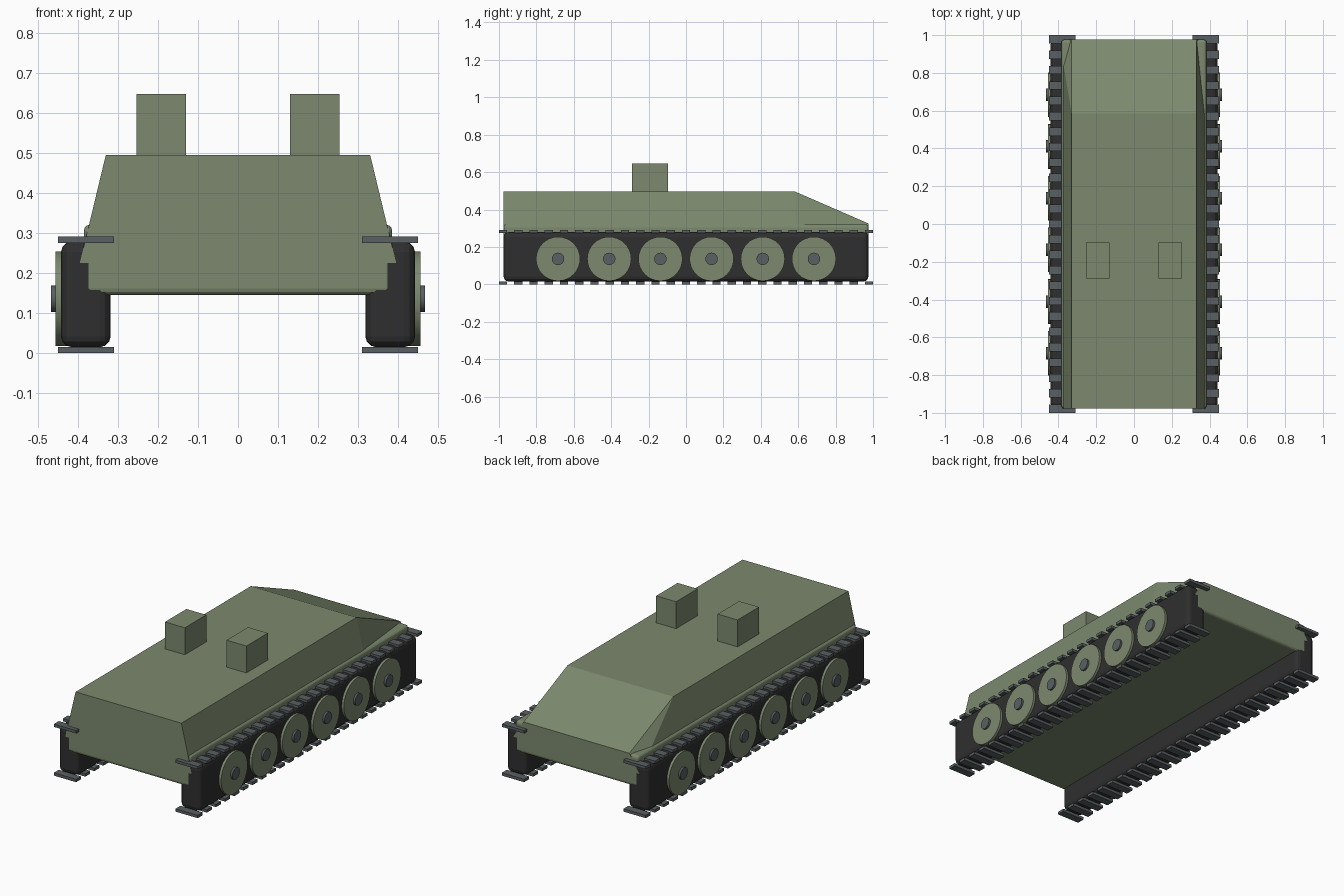
import bpy, bmesh, math
from mathutils import Matrix

if "Cube" in bpy.data.objects:
    bpy.data.objects.remove(bpy.data.objects["Cube"])


def material(name, rgb):
    m = bpy.data.materials.new(name)
    m.diffuse_color = (*rgb, 1)
    m.use_nodes = True
    m.node_tree.nodes["Principled BSDF"].inputs["Base Color"].default_value = m.diffuse_color
    return m


GREEN = material("olive green", (0.20, 0.25, 0.155))
BLACK = material("track black", (0.028, 0.028, 0.029))
STEEL = material("steel grey", (0.10, 0.115, 0.122))


def finish(bm, name, mat, bevel=0.0, smooth=False):
    bmesh.ops.recalc_face_normals(bm, faces=bm.faces)
    me = bpy.data.meshes.new(name)
    bm.to_mesh(me)
    bm.free()
    ob = bpy.data.objects.new(name, me)
    bpy.context.collection.objects.link(ob)
    me.materials.append(mat)
    if bevel:
        mod = ob.modifiers.new("bevel", "BEVEL")
        mod.width, mod.segments = bevel, 3
    if smooth:
        bpy.context.view_layer.objects.active = ob
        ob.select_set(True)
        bpy.ops.object.shade_smooth_by_angle(angle=math.radians(35))
        ob.select_set(False)
    return ob


def add_box(bm, lo, hi):
    c = [(a + b) / 2 for a, b in zip(lo, hi)]
    s = [b - a for a, b in zip(lo, hi)]
    bmesh.ops.create_cube(bm, size=1, matrix=Matrix.Translation(c) @ Matrix.Diagonal((*s, 1)))


def box(name, lo, hi, mat, bevel=0.0):
    bm = bmesh.new()
    add_box(bm, lo, hi)
    return finish(bm, name, mat, bevel)


def disc(name, x0, x1, y, z, r, mat):
    bm = bmesh.new()
    m = Matrix.Translation(((x0 + x1) / 2, y, z)) @ Matrix.Rotation(math.pi / 2, 4, 'Y')
    bmesh.ops.create_cone(bm, cap_ends=True, segments=32, radius1=r, radius2=r,
                          depth=abs(x1 - x0), matrix=m)
    return finish(bm, name, mat, smooth=True)


# Lower hull tub
box("lower_hull", (-0.385, -0.976, 0.145), (0.385, 0.976, 0.321), GREEN, 0.016)

# Upper hull: sloped sides with a wedge at the rear end
bm = bmesh.new()
stations = [(-0.976, 0.495), (0.585, 0.495), (0.976, 0.325)]
rows = []
for y, top in stations:
    rows.append([bm.verts.new(p) for p in ((-0.395, y, 0.225), (-0.33, y, top),
                                           (0.33, y, top), (0.395, y, 0.225))])
a, b, c = rows
bm.faces.new(a)
bm.faces.new(c)
for i in range(4):
    j = (i + 1) % 4
    bm.faces.new((a[i], a[j], b[j], b[i]))
for i in (1, 3):
    j = (i + 1) % 4
    bm.faces.new((b[i], b[j], c[j], c[i]))
# twisted wedge cheeks, split on different diagonals
bm.faces.new((b[0], b[1], c[0]))
bm.faces.new((b[1], c[1], c[0]))
bm.faces.new((b[3], b[2], c[2]))
bm.faces.new((b[3], c[2], c[3]))
finish(bm, "upper_hull", GREEN)

for side, s in (("left", -1), ("right", 1)):
    def span(x0, x1):
        return sorted((s * x0, s * x1))

    # Roof box
    x0, x1 = span(0.13, 0.254)
    box(f"{side}_roof_box", (x0, -0.288, 0.485), (x1, -0.097, 0.647), GREEN)

    # Track body
    x0, x1 = span(0.318, 0.442)
    box(f"{side}_track", (x0, -0.975, 0.015), (x1, 0.975, 0.279), BLACK, 0.027)

    # Track pads, top and bottom runs
    x0, x1 = span(0.31, 0.449)
    bm = bmesh.new()
    for i in range(25):
        y = -0.978 + i * 1.956 / 24
        for z in (0.0, 0.275):
            add_box(bm, (x0, y - 0.022, z), (x1, y + 0.022, z + 0.016))
    finish(bm, f"{side}_track_pads", STEEL)

    # Road wheels and hubs
    for i in range(6):
        y = -0.684 + i * 0.2736
        disc(f"{side}_wheel_{i + 1}", s * 0.42, s * 0.456, y, 0.136, 0.118, GREEN)
        disc(f"{side}_hub_{i + 1}", s * 0.43, s * 0.467, y, 0.136, 0.033, STEEL)
